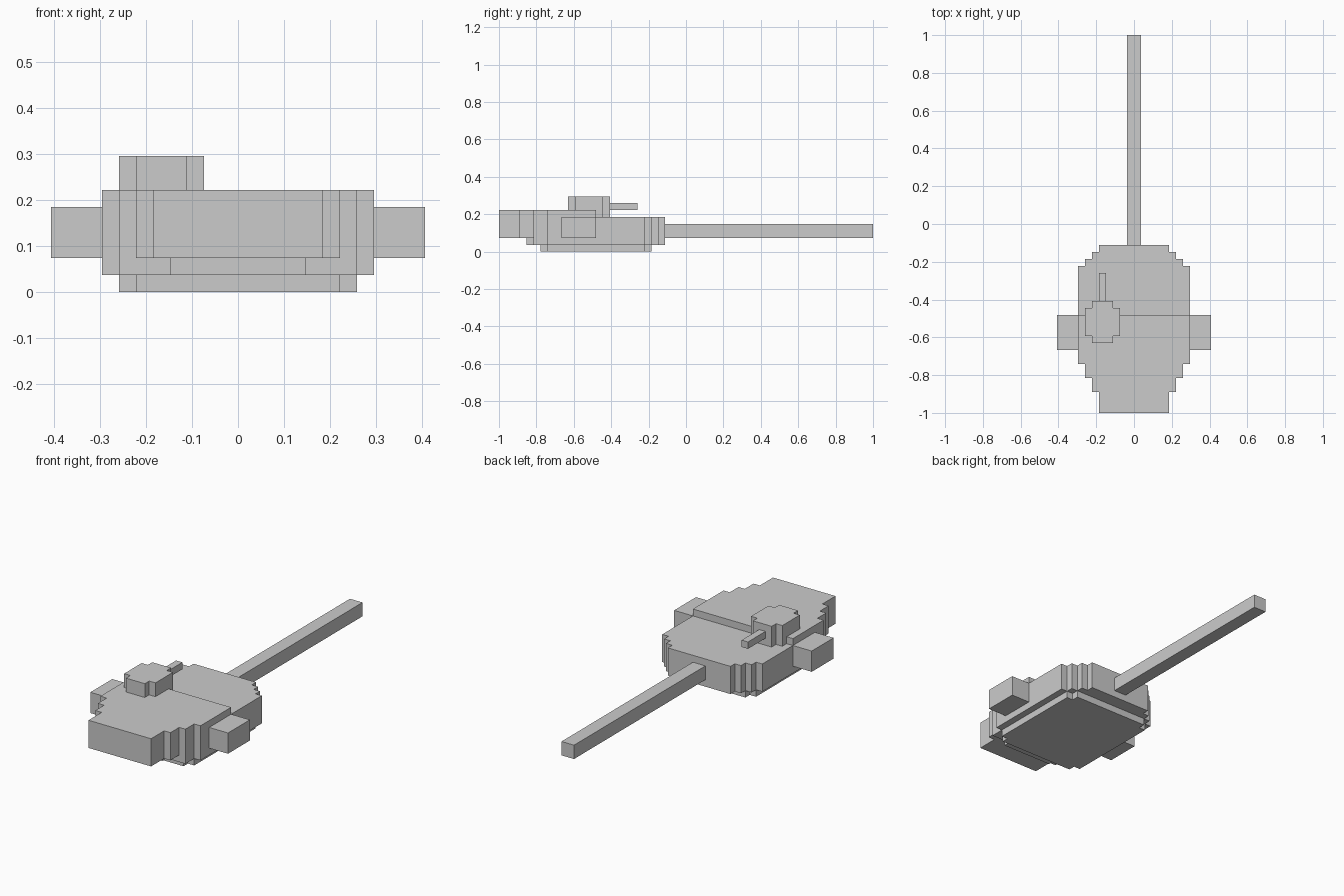
import bpy, bmesh

if "Cube" in bpy.data.objects:
    bpy.data.objects.remove(bpy.data.objects["Cube"])

U = 1 / 27  # grid unit: the model is 54 units long


def prism(name, steps, z0, z1, cx=0.0):
    """Extrude a stepped outline, symmetric about cx.
    steps: (half_width, y_start, y_end) bands ordered along y."""
    right = []
    for w, y0, y1 in steps:
        right += [(w, y0), (w, y1)]
    outline = [(cx + w, y) for w, y in right] + [(cx - w, y) for w, y in reversed(right)]
    bm = bmesh.new()
    face = bm.faces.new([bm.verts.new((x * U, y * U, z0 * U)) for x, y in outline])
    top = bmesh.ops.extrude_face_region(bm, geom=[face])["geom"]
    verts = [g for g in top if isinstance(g, bmesh.types.BMVert)]
    bmesh.ops.translate(bm, verts=verts, vec=(0, 0, (z1 - z0) * U))
    bmesh.ops.recalc_face_normals(bm, faces=bm.faces)
    mesh = bpy.data.meshes.new(name)
    bm.to_mesh(mesh)
    bm.free()
    obj = bpy.data.objects.new(name, mesh)
    bpy.context.collection.objects.link(obj)
    return obj


# Turret ring it stands on
prism("base_ring", [(6, -21, -20), (7, -20, -6), (6, -6, -5)], 0, 1)

# Main turret: higher rear half, lower half on the barrel side
prism("turret_rear", [(7, -22, -20), (8, -20, -13)], 1, 6)
prism("turret_front", [(8, -13, -6), (7, -6, -5), (6, -5, -4), (5, -4, -3)], 1, 5)

# Overhanging bustle and the small lip beneath it
prism("bustle", [(5, -27, -24), (6, -24, -22)], 2, 6)
prism("bustle_lip", [(4, -23, -22)], 1, 2)

# Side boxes
for side, sx in (("left", -1), ("right", 1)):
    prism("side_box_" + side, [(1.5, -18, -13)], 2, 5, cx=9.5 * sx)

# Main gun barrel
prism("gun_barrel", [(1, -3, 27)], 2, 4)

# Commander's cupola with its small gun
prism("cupola", [(1.5, -17, -16), (2.5, -16, -12), (1.5, -12, -11)], 5, 8, cx=-4.5)
prism("cupola_gun", [(0.5, -11, -7)], 6, 7, cx=-4.5)
